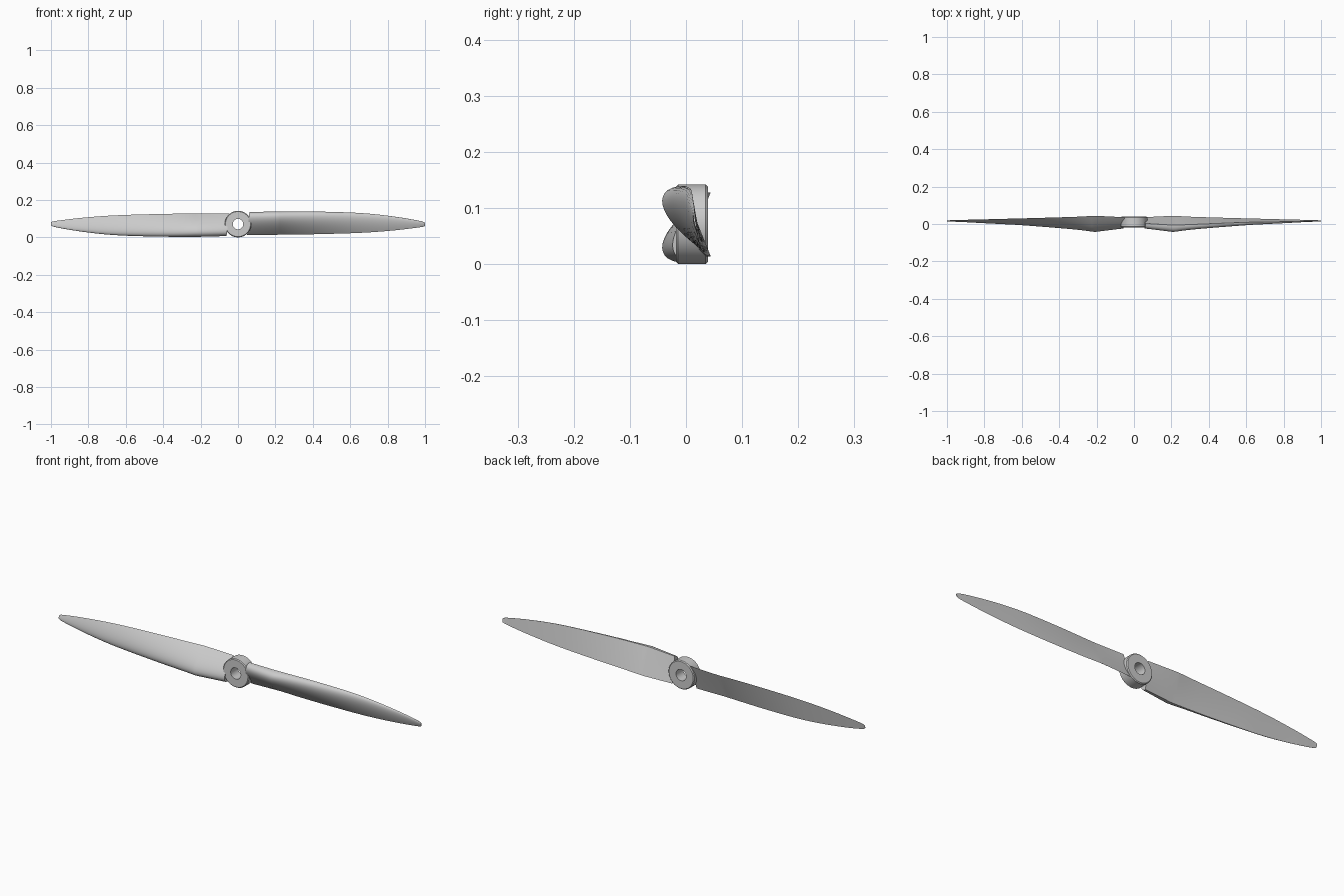
import bpy, bmesh, math
from mathutils import Matrix, Vector

if "Cube" in bpy.data.objects:
    bpy.data.objects.remove(bpy.data.objects["Cube"])

CZ = 0.071  # hub axis height

# x, leading edge y z, trailing edge y z, thickness
STATIONS = [
    (0.055, 0.003, 0.135, 0.036, 0.014, 0.036),
    (0.21, -0.006, 0.139, 0.044, 0.014, 0.050),
    (0.30, -0.003, 0.139, 0.039, 0.015, 0.039),
    (0.42, 0.002, 0.138, 0.035, 0.017, 0.031),
    (0.60, 0.009, 0.133, 0.030, 0.022, 0.021),
    (0.72, 0.011, 0.125, 0.027, 0.028, 0.015),
    (0.83, 0.013, 0.112, 0.024, 0.037, 0.010),
    (0.92, 0.015, 0.098, 0.022, 0.047, 0.006),
    (0.985, 0.016, 0.085, 0.020, 0.056, 0.004),
    (1.00, 0.017, 0.077, 0.020, 0.062, 0.003),
]


def spline(p0, p1, p2, p3, t):
    return [0.5 * (2*b + (c - a)*t + (2*a - 5*b + 4*c - d)*t*t + (3*b - a - 3*c + d)*t**3)
            for a, b, c, d in zip(p0, p1, p2, p3)]


def section(st, slant=0.0):
    """Flat-backed aerofoil ring: curved front, straight back."""
    x, ly, lz, ty, tz, th = st
    pts = []
    n = 20
    for i in range(n + 1):
        s = 0.5 - 0.5 * math.cos(math.pi * i / n)
        f = math.sqrt(s) * (1 - s) / 0.385
        pts.append((s, -th * f))
    pts += [(1 - i / 6, 0.0) for i in range(1, 6)]
    return [Vector((x + slant * (0.5 - s), ly + (ty - ly) * s + d, lz + (tz - lz) * s))
            for s, d in pts]


def finish(name, bm):
    bmesh.ops.recalc_face_normals(bm, faces=bm.faces)
    me = bpy.data.meshes.new(name)
    bm.to_mesh(me)
    bm.free()
    ob = bpy.data.objects.new(name, me)
    bpy.context.collection.objects.link(ob)
    bpy.ops.object.select_all(action='DESELECT')
    ob.select_set(True)
    bpy.context.view_layer.objects.active = ob
    bpy.ops.object.shade_smooth_by_angle(angle=math.radians(32))
    return ob


# Blades: straight root, smooth twisted loft to the tip, repeated by half a turn
rings = [section(STATIONS[0], 0.012)]
S = STATIONS[1:]
for i in range(len(S) - 1):
    p = [S[max(i - 1, 0)], S[i], S[i + 1], S[min(i + 2, len(S) - 1)]]
    rings += [section(spline(*p, k / 4)) for k in range(4)]
rings.append(section(S[-1]))


def blade(name, angle):
    turn = Matrix.Translation((0, 0, CZ)) @ Matrix.Rotation(angle, 4, 'Y') @ Matrix.Translation((0, 0, -CZ))
    bm = bmesh.new()
    vs = [[bm.verts.new(turn @ p) for p in r] for r in rings]
    n = len(vs[0])
    for a, b in zip(vs, vs[1:]):
        for i in range(n):
            j = (i + 1) % n
            bm.faces.new((a[i], a[j], b[j], b[i]))
    bm.faces.new(vs[0])
    bm.faces.new(vs[-1])
    return finish(name, bm)


blade("right_blade", 0)
blade("left_blade", math.pi)

# Hub: lathed ring with softened rims and a through bore
R, B, Y0, Y1, C = 0.071, 0.028, -0.018, 0.039, 0.004
profile = [(B, Y0), (R - C, Y0), (R, Y0 + C), (R, Y1 - C), (R - C, Y1), (B, Y1)]
bm = bmesh.new()
N = 64
cols = []
for k in range(N):
    a = 2 * math.pi * k / N
    cols.append([bm.verts.new((r * math.cos(a), y, CZ + r * math.sin(a))) for r, y in profile])
for k in range(N):
    a, b = cols[k], cols[(k + 1) % N]
    for i in range(len(profile)):
        j = (i + 1) % len(profile)
        bm.faces.new((a[i], a[j], b[j], b[i]))
finish("hub", bm)
